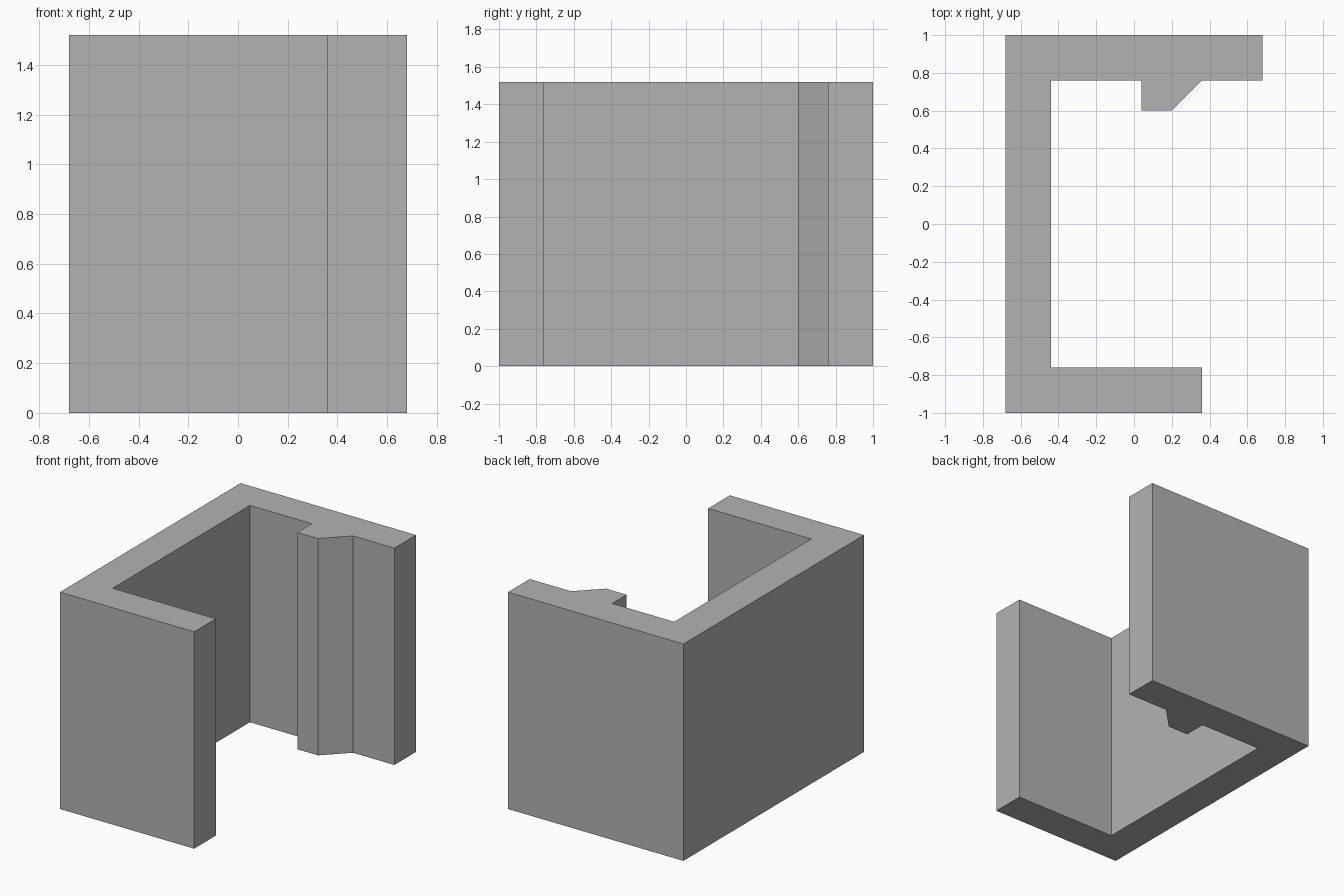
import bpy
import bmesh

cube = bpy.data.objects.get("Cube")
if cube:
    bpy.data.objects.remove(cube, do_unlink=True)

HEIGHT = 1.52

# Plain grey material
grey = bpy.data.materials.new("plain grey")
grey.use_nodes = True
colour = (0.45, 0.45, 0.45, 1)
grey.diffuse_color = colour
grey.node_tree.nodes["Principled BSDF"].inputs["Base Color"].default_value = colour

# Channel cross-section: short front arm, left web, long rear arm with a catch
profile = [
    (-0.68, -1), (0.36, -1), (0.36, -0.76), (-0.44, -0.76),
    (-0.44, 0.76), (0.04, 0.76),
    (0.04, 0.60), (0.20, 0.60), (0.36, 0.76),
    (0.68, 0.76), (0.68, 1), (-0.68, 1),
]

# Extrude the cross-section upward into one solid clip
bm = bmesh.new()
base = bm.faces.new([bm.verts.new((x, y, 0)) for x, y in profile])
extruded = bmesh.ops.extrude_face_region(bm, geom=[base], use_keep_orig=True)
top_verts = [v for v in extruded["geom"] if isinstance(v, bmesh.types.BMVert)]
bmesh.ops.translate(bm, verts=top_verts, vec=(0, 0, HEIGHT))
bmesh.ops.recalc_face_normals(bm, faces=bm.faces)

mesh = bpy.data.meshes.new("channel_clip")
bm.to_mesh(mesh)
bm.free()
mesh.materials.append(grey)
clip = bpy.data.objects.new("channel_clip", mesh)
bpy.context.collection.objects.link(clip)
